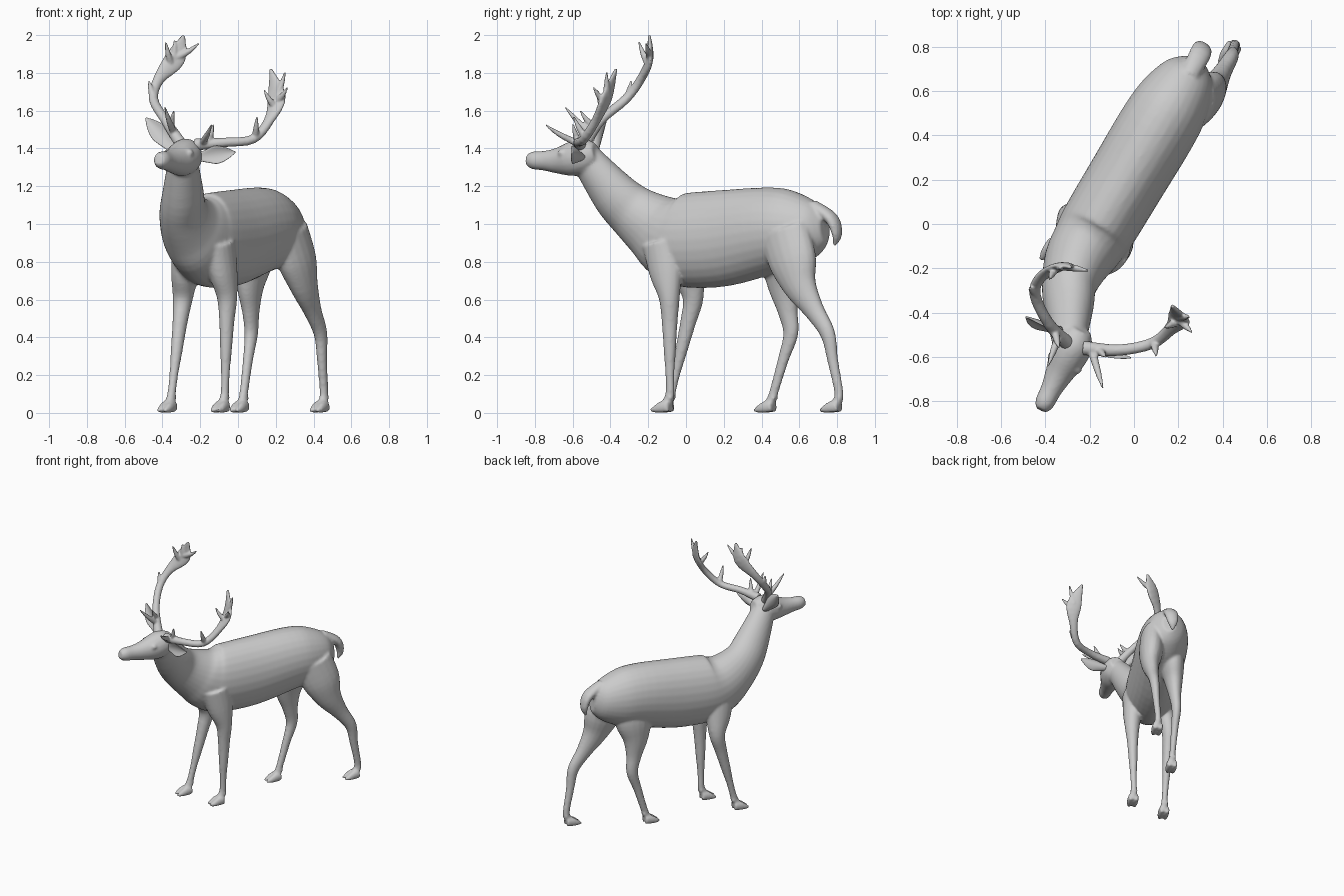
import bpy, bmesh, math
from mathutils import Vector

if "Cube" in bpy.data.objects:
    bpy.data.objects.remove(bpy.data.objects["Cube"])

LAT = Vector((0.87, -0.5, 0))      # sideways axis of the turned body
FWD = Vector((-0.5, -0.87, 0))     # walking direction


def spline(pts, sub=4):
    """Catmull-Rom through stations of any width."""
    out = []
    for i in range(len(pts) - 1):
        p0, p1, p2 = pts[max(i - 1, 0)], pts[i], pts[i + 1]
        p3 = pts[min(i + 2, len(pts) - 1)]
        for k in range(sub):
            t = k / sub
            out.append([0.5 * (2 * b + (c - a) * t + (2 * a - 5 * b + 4 * c - d) * t * t
                               + (3 * b - a - 3 * c + d) * t ** 3)
                        for a, b, c, d in zip(p0, p1, p2, p3)])
    return out + [list(pts[-1])]


def loft(bm, stations, side=LAT, n=18, cup=0.0):
    """Elliptical tube; stations are x, y, z, sideways radius, other radius."""
    st = spline([tuple(s) if len(s) == 5 else tuple(s) + (s[3],) for s in stations])
    cs = [Vector(s[:3]) for s in st]
    side = Vector(side)
    rings = []
    for i, s in enumerate(st):
        t = (cs[min(i + 1, len(cs) - 1)] - cs[max(i - 1, 0)]).normalized()
        a = (side - t * t.dot(side)).normalized()
        b = t.cross(a)
        ra, rb = max(s[3], 0.002), max(s[4], 0.002)
        ring = []
        for k in range(n):
            u = 2 * math.pi * k / n
            c = math.cos(u)
            ring.append(bm.verts.new(cs[i] + a * ra * c + b * (rb * math.sin(u) + cup * ra * c * c)))
        rings.append(ring)
    for r, q in zip(rings, rings[1:]):
        for k in range(n):
            bm.faces.new((r[k], r[(k + 1) % n], q[(k + 1) % n], q[k]))
    bm.faces.new(rings[0])
    bm.faces.new(rings[-1])


def ball(bm, c, r):
    new = bmesh.ops.create_uvsphere(bm, u_segments=14, v_segments=10, radius=r)["verts"]
    bmesh.ops.translate(bm, verts=new, vec=Vector(c))


def finish(bm, name, voxel=0, smooth=0):
    bmesh.ops.recalc_face_normals(bm, faces=bm.faces[:])
    for v in bm.verts:
        v.co.z = max(v.co.z, 0.0)
    for f in bm.faces:
        f.smooth = True
    me = bpy.data.meshes.new(name)
    bm.to_mesh(me)
    bm.free()
    ob = bpy.data.objects.new(name, me)
    bpy.context.collection.objects.link(ob)
    if voxel:
        m = ob.modifiers.new("fuse", 'REMESH')
        m.mode, m.voxel_size, m.use_smooth_shade = 'VOXEL', voxel, True
        m = ob.modifiers.new("soften", 'SMOOTH')
        m.factor, m.iterations = 0.5, smooth


# Trunk and neck: y, z, half width, half depth; x follows the slanted spine, then the neck
bm = bmesh.new()
trunk = [(.735, .98, .05, .08), (.68, .975, .12, .145), (.57, .97, .165, .205), (.44, .965, .18, .23),
         (.2, .925, .178, .255), (0, .915, .175, .25), (-.09, .935, .165, .225), (-.17, .985, .15, .185),
         (-.28, 1.065, .122, .148), (-.38, 1.16, .107, .127), (-.53, 1.35, .075, .085)]
loft(bm, [(max(.6 * y - .155, -.292), y, z, a, b) for y, z, a, b in trunk], n=28)

# Head along a straight slanted axis, and eyes
head = [(-.475, 1.38, .05), (-.53, 1.365, .088), (-.6, 1.345, .09), (-.68, 1.335, .067),
        (-.75, 1.335, .051), (-.81, 1.338, .046), (-.84, 1.343, .029)]
loft(bm, [(.5 * y, y, z, .95 * r, 1.03 * r) for y, z, r in head], (.89, -.46, 0))
for s in (-1, 1):
    ball(bm, Vector((-.314, -.629, 1.377)) + Vector((.058, -.029, 0)) * s, .021)

# Tail
loft(bm, [(.25, .67, 1.1, .04, .03), (.3, .77, 1.03, .05, .032),
          (.31, .8, .945, .038, .023), (.3, .785, .885, .008)])

# Legs: shared profiles (height, half width, half depth), joints differ (height, x, y)
front = [(.9, .075, .11), (.74, .068, .092), (.61, .053, .057), (.48, .039, .043),
         (.33, .031, .033), (.2, .023, .024), (.1, .022, .025)]
hind = [(.96, .08, .145), (.8, .085, .138), (.67, .064, .095), (.54, .043, .057),
        (.42, .034, .042), (.28, .026, .03), (.1, .022, .025)]
legs = [(front, (.9, -.265, -.03), (.6, -.293, .04), (.1, -.352, -.08)),
        (front, (.9, -.1, -.13), (.6, -.056, -.087), (.1, -.07, -.085)),
        (hind, (.96, .1, .52), (.67, .066, .52), (.42, .07, .555), (.1, .03, .462)),
        (hind, (.96, .27, .52), (.67, .352, .605), (.42, .437, .75), (.1, .455, .81))]
for profile, *joints in legs:
    pts = []
    for z, a, b in profile:
        hi, lo = next(p for p in zip(joints, joints[1:]) if p[1][0] <= z)
        p = Vector(lo).lerp(Vector(hi), (z - lo[0]) / (hi[0] - lo[0]))
        pts.append((p.y, p.z, z, a, b))
    foot = Vector(pts[-1][:3]) + FWD * .022
    foot.z = .045
    loft(bm, pts + [(*foot, .026, .03)])
    # Cloven hoof and dew claws
    for s in (-1, 1):
        toe = []
        for d, z, ra, rb in ((-.025, .035, .018, .03), (.02, .03, .021, .032),
                             (.055, .019, .019, .021), (.085, .011, .009, .01)):
            p = foot + FWD * d + LAT * s * .019
            toe.append((p.x, p.y, z, ra, rb))
        loft(bm, toe, n=12)
        ball(bm, foot + Vector((0, 0, .035)) - FWD * .03 + LAT * s * .014, .013)
finish(bm, "body", .0095, 5)

# Ears: cupped leaves from root to tip
for name, root, tip in (("left_ear", (-.2, -.55, 1.355), (-.015, -.605, 1.38)),
                        ("right_ear", (-.335, -.48, 1.39), (-.487, -.42, 1.56))):
    root, tip = Vector(root), Vector(tip)
    leaf = [(*root.lerp(tip, i / 4), w, .018 - .0035 * i)
            for i, w in enumerate((.022, .037, .048, .035, .005))]
    bm = bmesh.new()
    loft(bm, leaf, Vector((0, -1, 0)).cross(tip - root), cup=.5)
    finish(bm, name)


def antler(name, beam, side, tines):
    """Beam flattening into a palm; tines are (station on beam, tip)."""
    bm = bmesh.new()
    wide, thick = (.033, .026, .026, .03, .055, .008), (.033, .025, .024, .022, .017, .008)
    loft(bm, [(*p, a, b) for p, a, b in zip(beam, wide, thick)], side, 16)
    path = [Vector(p) for p in spline(beam, 10)]
    for at, *tip in tines:
        a, b = path[round(at * 10)], Vector(tip)
        mid = a.lerp(b, .55) - Vector((0, 0, .008))
        loft(bm, [(*a, .02), (*mid, .015), (*b, .005)], (.5, -.6, .33), 12)
    finish(bm, name, .0065, 3)


# Antlers
antler("right_antler",
       [(-.3, -.54, 1.42), (-.385, -.45, 1.55), (-.447, -.32, 1.66),
        (-.42, -.24, 1.765), (-.33, -.19, 1.88), (-.288, -.195, 2.0)], (.75, 0, -.66),
       [(.5, -.388, -.64, 1.62), (.7, -.34, -.56, 1.6), (2.1, -.472, -.29, 1.76),
        (3.7, -.383, -.25, 1.965), (3.9, -.335, -.2, 1.975), (4, -.205, -.21, 1.957)])
antler("left_antler",
       [(-.23, -.56, 1.42), (-.07, -.57, 1.432), (.08, -.54, 1.45),
        (.165, -.475, 1.55), (.205, -.42, 1.67), (.172, -.37, 1.822)], (.85, -.5, 0),
       [(.3, -.14, -.745, 1.525), (.5, -.13, -.6, 1.53), (2.1, .1, -.595, 1.57),
        (3.6, .138, -.47, 1.71), (4, .25, -.42, 1.805), (3.8, .262, -.49, 1.725)])
